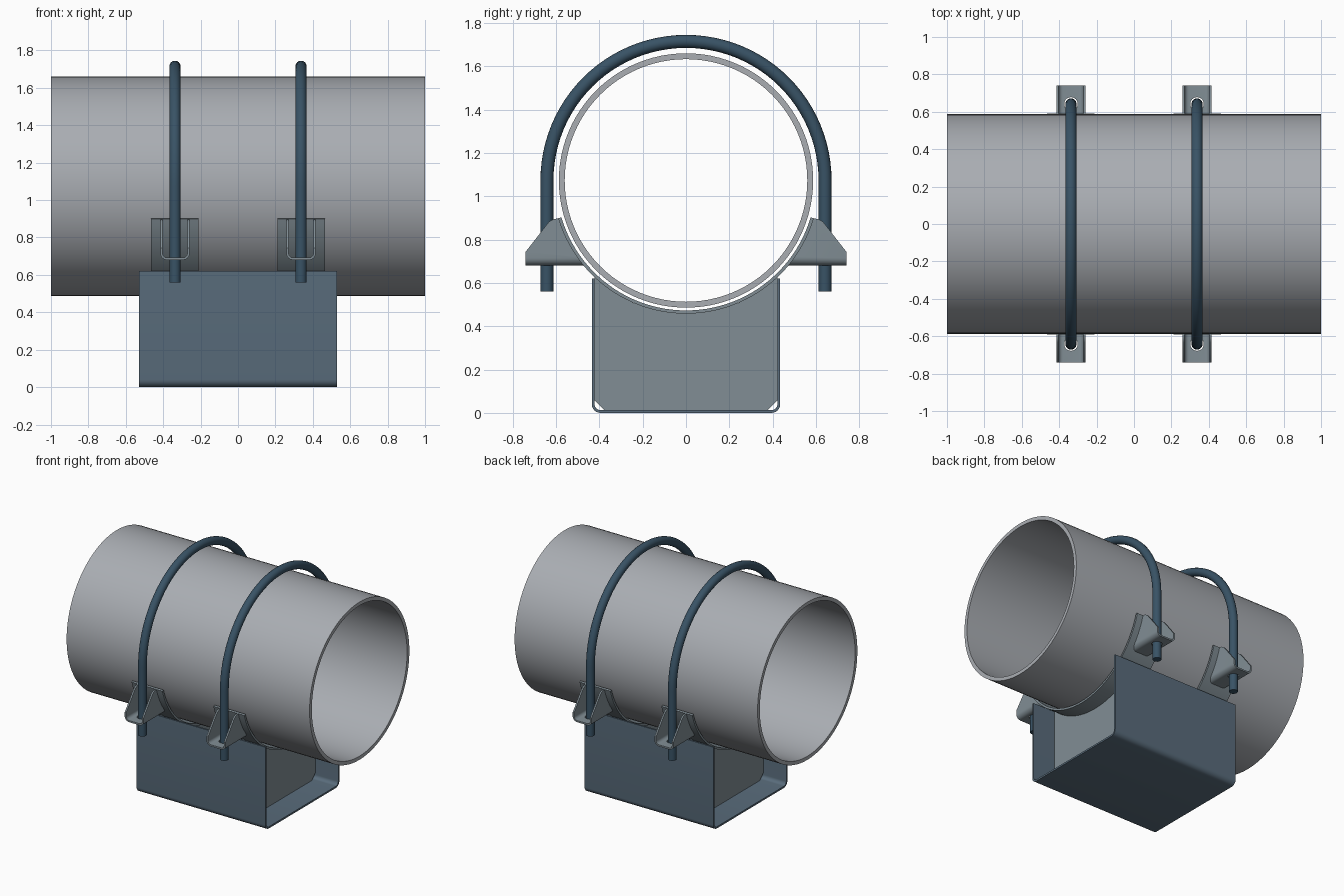
import bpy, bmesh
from math import sin, cos, pi, radians, asin, sqrt

if "Cube" in bpy.data.objects:
    bpy.data.objects.remove(bpy.data.objects["Cube"])

CZ = 1.073            # pipe axis height
R_PIPE, R_BORE = 0.587, 0.56
R_SAD_IN, R_SAD_OUT = 0.60, 0.615
BOLT_X = 0.337


def material(name, rgb):
    m = bpy.data.materials.new(name)
    m.diffuse_color = (*rgb, 1)
    m.use_nodes = True
    m.node_tree.nodes["Principled BSDF"].inputs["Base Color"].default_value = m.diffuse_color
    return m


STEEL = material("bolt_blue", (0.04, 0.085, 0.13))
CRADLE = material("cradle_blue", (0.10, 0.15, 0.20))
PLATE = material("plate_grey", (0.22, 0.27, 0.30))
PIPE = material("pipe_grey", (0.40, 0.42, 0.45))


def finish(name, bm, mat):
    bmesh.ops.recalc_face_normals(bm, faces=bm.faces)
    me = bpy.data.meshes.new(name)
    bm.to_mesh(me)
    bm.free()
    me.materials.append(mat)
    ob = bpy.data.objects.new(name, me)
    bpy.context.collection.objects.link(ob)
    return ob


def smooth(ob):
    bpy.ops.object.select_all(action='DESELECT')
    ob.select_set(True)
    bpy.context.view_layer.objects.active = ob
    bpy.ops.object.shade_smooth_by_angle(angle=radians(30))


def prism(name, pts, axis, a, b, mat):
    """Extrude a 2D outline from a to b along x (points are y,z) or y (points are x,z)."""
    bm = bmesh.new()
    place = (lambda p: (a, p[0], p[1])) if axis == 'x' else (lambda p: (p[0], a, p[1]))
    face = bm.faces.new([bm.verts.new(place(p)) for p in pts])
    ext = bmesh.ops.extrude_face_region(bm, geom=[face])
    move = (b - a, 0, 0) if axis == 'x' else (0, b - a, 0)
    bmesh.ops.translate(bm, vec=move, verts=[v for v in ext['geom'] if isinstance(v, bmesh.types.BMVert)])
    return finish(name, bm, mat)


def arc(cx, cz, r, a0, a1, n):
    return [(cx + r * cos(a0 + (a1 - a0) * i / n), cz + r * sin(a0 + (a1 - a0) * i / n))
            for i in range(n + 1)]


def u_outline(w, top, bottom, r, t):
    """Bent sheet: U section with rounded lower corners."""
    def half(w, bottom, r):
        c = w - r
        return ([(-w, top)] + arc(-c, bottom + r, r, pi, 1.5 * pi, 6)
                + arc(c, bottom + r, r, 1.5 * pi, 2 * pi, 6) + [(w, top)])
    return half(w, bottom, r) + half(w - t, bottom + t, r - t)[::-1]


def boolean(ob, cutter, op):
    mod = ob.modifiers.new("cut", 'BOOLEAN')
    mod.operation, mod.object, mod.solver = op, cutter, 'EXACT'
    bpy.context.view_layer.objects.active = ob
    bpy.ops.object.modifier_apply(modifier=mod.name)
    bpy.data.objects.remove(cutter)


# Pipe: wall section spun around the axis
bm = bmesh.new()
sec = [bm.verts.new((x, 0, CZ + r)) for x, r in
       ((-1, R_BORE), (1, R_BORE), (1, R_PIPE), (-1, R_PIPE))]
edges = [bm.edges.new((sec[i], sec[(i + 1) % 4])) for i in range(4)]
bmesh.ops.spin(bm, geom=sec + edges, cent=(0, 0, CZ), axis=(1, 0, 0),
               angle=2 * pi, steps=96)
bmesh.ops.remove_doubles(bm, verts=bm.verts, dist=1e-4)
smooth(finish("pipe", bm, PIPE))

# Base channel
smooth(prism("base_channel", u_outline(0.435, 0.62, 0, 0.04, 0.013), 'x', -0.53, 0.53, CRADLE))

# Master bracket: bent U sheet trimmed to the gusset shape, with a bolt hole
bracket = prism("bracket", u_outline(0.078, 1.0, 0.68, 0.035, 0.012), 'y', 0.3, 0.9, PLATE)
low, high = asin((0.67 - CZ) / R_SAD_OUT), asin((0.896 - CZ) / R_SAD_OUT)
gusset = (arc(0, CZ, R_SAD_OUT - 0.002, high, low, 12)
          + [(0.74, 0.67), (0.74, 0.744), (0.633, 0.882), (0.61, 0.896)])
boolean(bracket, prism("gusset_cutter", gusset, 'x', -0.2, 0.2, PLATE), 'INTERSECT')
bpy.ops.mesh.primitive_cylinder_add(vertices=32, radius=0.036, depth=0.1, location=(0, 0.642, 0.68))
boolean(bracket, bpy.context.object, 'DIFFERENCE')
smooth(bracket)

END = radians(16.5)
for side, sx in (("left", -BOLT_X), ("right", BOLT_X)):
    # Saddle strip under the pipe
    strip = (arc(0, CZ, R_SAD_IN, pi + END, 2 * pi - END, 48)
             + arc(0, CZ, R_SAD_OUT, 2 * pi - END, pi + END, 48))
    smooth(prism(side + "_saddle", strip, 'x', sx - 0.127, sx + 0.127, PLATE))

    # Upright web plate inside the channel, hollowed to carry the saddle
    hw, ch = 0.422, 0.045
    a = asin(sqrt(1 - (hw / R_SAD_OUT) ** 2))
    web = ([(-hw, 0.013 + ch), (-hw + ch, 0.013), (hw - ch, 0.013), (hw, 0.013 + ch)]
           + arc(0, CZ, R_SAD_OUT, -a, -pi + a, 32))
    prism(side + "_web", web, 'x', sx - 0.0075, sx + 0.0075, PLATE)

    # Brackets on both sides of the pipe
    for end, turn in (("back", 0), ("front", pi)):
        ob = bpy.data.objects.new(f"{side}_{end}_bracket", bracket.data)
        ob.location.x = sx
        ob.rotation_euler.z = turn
        bpy.context.collection.objects.link(ob)

    # U-bolt
    path = [(0.642, 0.56)] + arc(0, CZ, 0.642, 0, pi, 48) + [(-0.642, 0.56)]
    cu = bpy.data.curves.new(side + "_u_bolt", 'CURVE')
    cu.dimensions = '3D'
    cu.bevel_depth, cu.bevel_resolution, cu.use_fill_caps = 0.03, 6, True
    sp = cu.splines.new('POLY')
    sp.points.add(len(path) - 1)
    for p, (y, z) in zip(sp.points, path):
        p.co = (sx, y, z, 1)
    sp.use_smooth = True
    cu.materials.append(STEEL)
    bpy.context.collection.objects.link(bpy.data.objects.new(side + "_u_bolt", cu))

bpy.data.objects.remove(bracket)
